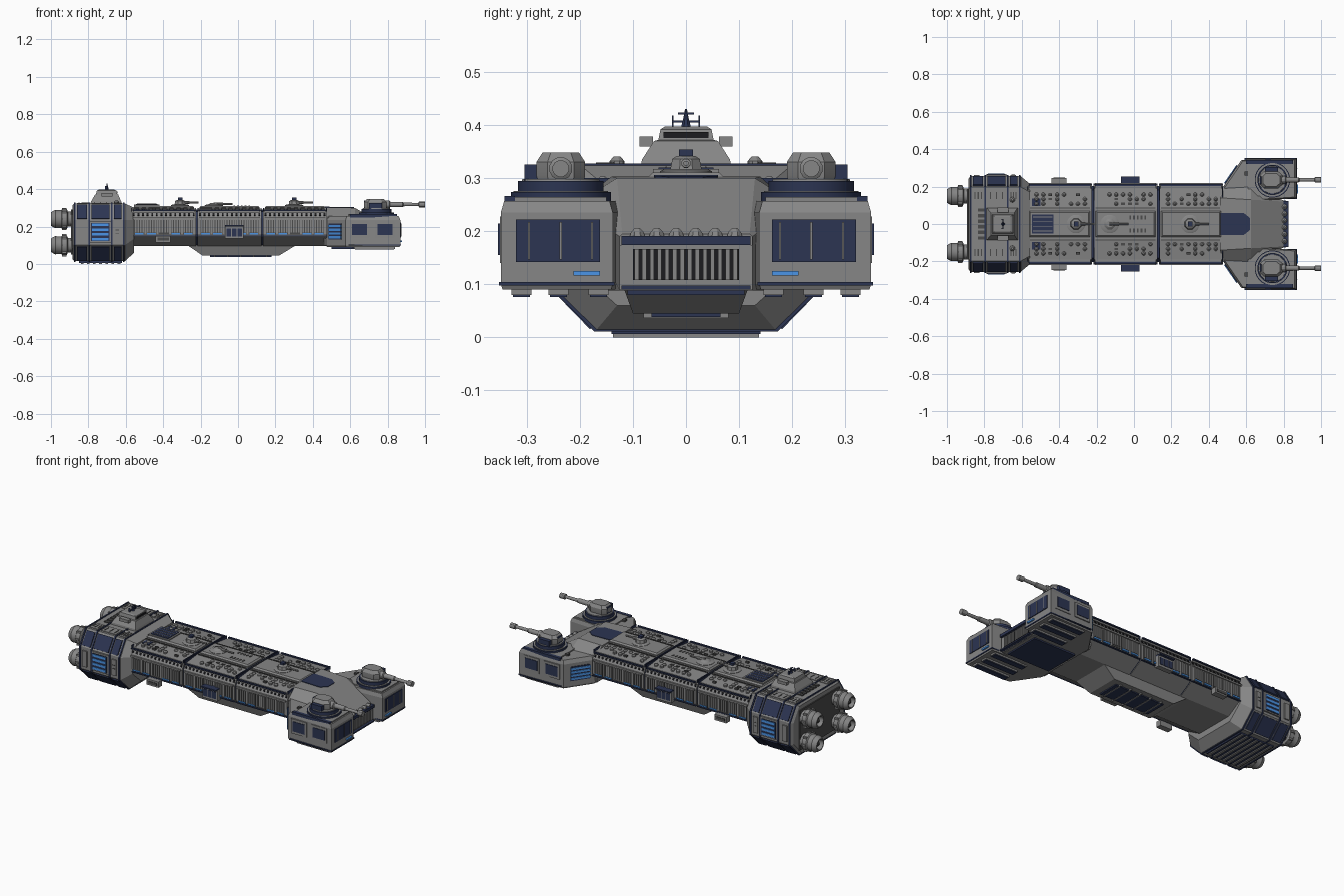
import bpy, bmesh, math, random
from mathutils import Vector

random.seed(4)
if "Cube" in bpy.data.objects:
    bpy.data.objects.remove(bpy.data.objects["Cube"])


def material(name, *rgb):
    m = bpy.data.materials.new(name)
    m.use_nodes = True
    m.diffuse_color = (*rgb, 1)
    m.node_tree.nodes["Principled BSDF"].inputs["Base Color"].default_value = (*rgb, 1)
    return m


GREY = material("hull grey", .24, .24, .24)
DARK = material("dark grey", .07, .07, .07)
NAVY = material("navy blue", .025, .035, .085)
BLUE = material("light blue", .07, .3, .8)
BLACK = material("vent black", .012, .012, .014)


class Part:
    """Collects simple solids into one named object."""

    def __init__(self, name, mirror=False, smooth=False):
        self.name, self.mirror, self.smooth = name, mirror, smooth
        self.bm, self.mats = bmesh.new(), []

    def paint(self, faces, mat):
        if mat not in self.mats:
            self.mats.append(mat)
        for f in faces:
            f.material_index = self.mats.index(mat)

    def loft(self, rings, mat):
        vs = [[self.bm.verts.new(p) for p in r] for r in rings]
        n = len(vs[0])
        faces = [self.bm.faces.new(vs[0][::-1]), self.bm.faces.new(vs[-1])]
        for a, b in zip(vs, vs[1:]):
            for i in range(n):
                j = (i + 1) % n
                faces.append(self.bm.faces.new((a[i], a[j], b[j], b[i])))
        self.paint(faces, mat)

    def box(self, x, y, z, mat):
        (x0, x1), (y0, y1), (z0, z1) = x, y, z
        self.loft([[(x0, y0, h), (x1, y0, h), (x1, y1, h), (x0, y1, h)] for h in (z0, z1)], mat)

    def plate(self, corners, mat, t=.004):
        c = [Vector(p) for p in corners]
        n = (c[1] - c[0]).cross(c[2] - c[0]).normalized() * t
        self.loft([[p - n for p in c], [p + n for p in c]], mat)

    def strip(self, x0, x1, p, q, mat):
        """Plate along x lying on the cross-section edge p-q."""
        self.plate([(x0, *p), (x1, *p), (x1, *q), (x0, *q)], mat)

    def lathe(self, at, profile, mat, axis="X", n=16):
        """Solid of revolution from (distance, radius) pairs."""
        rings = []
        for d, r in profile:
            ring = []
            for i in range(n):
                a = math.tau * (i + .5) / n
                u, v = r * math.cos(a), r * math.sin(a)
                ring.append(Vector(at) + Vector((d, u, v) if axis == "X" else (u, v, d)))
            rings.append(ring)
        self.loft(rings, mat)

    def done(self):
        bmesh.ops.recalc_face_normals(self.bm, faces=self.bm.faces)
        me = bpy.data.meshes.new(self.name)
        self.bm.to_mesh(me)
        for m in self.mats:
            me.materials.append(m)
        ob = bpy.data.objects.new(self.name, me)
        bpy.context.collection.objects.link(ob)
        if self.mirror:
            mod = ob.modifiers.new("Mirror", "MIRROR")
            mod.use_axis = (False, True, False)
            mod.use_mirror_merge = False
        if self.smooth:
            bpy.ops.object.select_all(action="DESELECT")
            ob.select_set(True)
            bpy.context.view_layer.objects.active = ob
            bpy.ops.object.shade_smooth_by_angle()


def section(x, half, s=1, mid=.17):
    pts = [(y * s, mid + (z - mid) * s) for y, z in half]
    return [(x, y, z) for y, z in pts] + [(x, -y, z) for y, z in pts[::-1]]


def steps(a, b, n):
    return [a + (b - a) * (i + .5) / n for i in range(n)]


# Main hull: three segments around a navy core
HULL = [(.12, .095), (.205, .145), (.212, .16), (.212, .245), (.19, .285), (.08, .297)]
SPANS = [(-.57, -.224), (-.216, .126), (.134, .475)]
p = Part("hull_segments")
for a, b in SPANS:
    p.loft([section(a, HULL), section(b, HULL)], GREY)
p.loft([section(-.57, HULL, .96), section(.47, HULL, .96)], NAVY)
p.done()

# Side walls: ribs, light strips, portholes, rails
p = Part("hull_side_details", mirror=True)
for a, b in SPANS:
    p.box((a + .008, b - .008), (.203, .214), (.283, .29), NAVY)
    p.box((a + .008, b - .008), (.185, .205), (.274, .283), GREY)
    p.box((a + .008, b - .008), (.205, .22), (.238, .248), GREY)
    p.box((a, b), (.205, .216), (.146, .151), NAVY)
    for i, x in enumerate(steps(a + .01, b - .01, 5)):
        p.box((x - .027, x + .027), (.2, .2145), (.158, .234), DARK)
        if i != 2:
            p.box((x - .023, x + .023), (.2, .218), (.157, .165), BLUE)
        for r in steps(x - .027, x + .027, 4):
            p.box((r - .004, r + .004), (.2, .219), (.168, .234), GREY)
    for x in steps(a, b, 14):
        p.plate([(x + u, .201 + v, .2645 - v * 1.8) for u, v in
                 ((-.005, -.004), (.005, -.004), (.005, .004), (-.005, .004))], BLACK)
p.box((-.44, -.36), (.21, .245), (.115, .15), GREY)
p.box((-.43, -.37), (.215, .248), (.124, .14), DARK)
p.box((-.07, .03), (.21, .24), (.135, .2), GREY)
p.box((-.07, .03), (.21, .255), (.2, .208), NAVY)
for x in steps(-.065, .025, 3):
    p.box((x - .012, x + .012), (.22, .243), (.148, .19), NAVY)
p.done()

# Upper deck: raised centre plates
p = Part("deck_plates")
for a, b in SPANS:
    p.loft([[(x, y, z) for x, y in ((a + i, -.08 + i), (b - i, -.08 + i), (b - i, .08 - i), (a + i, .08 - i))]
            for z, i in ((.29, .01), (.303, .01), (.311, .018))], GREY)
    p.box((a, a + .004), (-.2, .2), (.28, .3), NAVY)
    p.box((b - .004, b), (-.2, .2), (.28, .3), NAVY)
p.box((-.555, -.42), (-.062, .062), (.3, .317), GREY)
p.box((-.545, -.43), (-.052, .052), (.3, .32), NAVY)
for y in steps(-.05, .05, 4):
    p.box((-.54, -.435), (y - .0015, y + .0015), (.3, .322), GREY)
for x in steps(-.03, .07, 5):
    for s in (-1, 1):
        p.box((x - .005, x + .005), (s * .035 - .01, s * .035 + .01), (.3, .313), DARK)
p.done()

# Scattered domes and boxes on the deck sides
p = Part("deck_fittings", mirror=True)
for a, b in SPANS:
    p.box((a + .01, b - .01), (.083, .088), (.288, .301), DARK)
    for x in steps(a + .03, b - .02, 8):
        for y in (.108, .133, .157):
            if random.random() < .5:
                p.lathe((x, y, .285), [(0, .011), (.012, .011), (.018, .005)], GREY, "Z", 8)
            elif random.random() < .3:
                p.box((x - .01, x + .01), (y - .006, y + .006), (.28, .298), DARK)
p.box((-.545, -.5), (.095, .135), (.28, .297), NAVY)
p.done()

# Deck guns
p = Part("deck_turrets", smooth=True)
for x, h in ((-.31, .02), (-.13, .004), (.3, .02)):
    p.lathe((x, 0, .303), [(0, .05), (.01, .05), (.014, .042)], GREY, "Z")
    p.lathe((x, 0, .316), [(0, .032), (h, .028), (h + .006, .018)], GREY, "Z", 8)
    p.lathe((x, 0, .318 + h / 2), [(0, .01), (.05, .009), (.051, .005), (.1, .005)], GREY, n=8)
    if h > .01:
        p.box((x - .012, x + .012), (-.013, .013), (.338, .354), NAVY)
p.done()

# Keel under the hull
p = Part("keel")
p.loft([[(x, y, z) for x, y in ((a, -w), (b, -w), (b, w), (a, w))]
        for a, b, w, z in ((-.27, .31, .12, .1), (-.19, .22, .1, .045))], GREY)
p.box((-.15, .18), (-.065, .065), (.038, .046), NAVY)
for x in steps(-.16, .19, 5):
    p.box((x - .004, x + .004), (-.08, .08), (.036, .046), GREY)
p.done()

# Engine block with a sloped front collar
BLOCK = [(.17, .013), (.258, .1), (.258, .235), (.2, .325)]
COLLAR = [(.13, .06), (.213, .135), (.213, .235), (.17, .3)]
p = Part("engine_block")
p.loft([section(-.885, BLOCK, .93)] + [section(x, BLOCK, .99) for x in (-.875, -.605)]
       + [section(-.555, COLLAR)], GREY)
for x in (-.872, -.795, -.675, -.611):
    p.loft([section(x - .004, BLOCK, 1.015), section(x + .004, BLOCK, 1.015)], NAVY)
p.box((-.85, -.62), (-.14, .14), (.006, .02), NAVY)
for x in steps(-.85, -.62, 7):
    p.box((x - .007, x + .007), (-.138, .138), (0, .008), GREY)
p.box((-.892, -.88), (-.19, .19), (.05, .29), DARK)
p.done()

# Armour panels on the engine block sides
p = Part("engine_block_panels", mirror=True)
for a, b in ((-.86, -.806), (-.784, -.686), (-.664, -.624)):
    p.strip(a, b, (.178, .018), (.25, .092), NAVY)
    p.strip(a, b, (.254, .242), (.207, .315), NAVY)
    p.box((a, b), (.12, .185), (.315, .327), GREY)
    for x in steps(a, b, 3):
        p.box((x - .003, x + .003), (.135, .17), (.32, .329), DARK)
p.box((-.79, -.68), (.25, .264), (.115, .23), GREY)
p.box((-.785, -.688), (.25, .267), (.122, .22), NAVY)
for z in steps(.12, .222, 4):
    p.box((-.78, -.693), (.25, .27), (z - .007, z + .007), BLUE)
for x in (-.84, -.645):
    p.plate([(x - .015, .259, .12), (x + .015, .259, .12), (x + .015, .259, .215), (x - .015, .259, .215)], GREY)
for z in (.16, .18):
    p.box((-.655, -.637), (.25, .2645), (z, z + .004), DARK)
p.lathe((-.65, .13, .32), [(0, .015), (.012, .014), (.021, .006)], GREY, "Z", 10)
p.done()

# Engine nozzles, open at the back
p = Part("engine_nozzles", mirror=True, smooth=True)
for z in (.1, .24):
    p.lathe((-.88, .15, z), [(0, .04), (-.03, .04), (-.035, .054), (-.06, .054), (-.065, .048), (-.09, .048),
                             (-.095, .05), (-.108, .044), (-.12, .036), (-.12, .03), (-.08, .024)], GREY, n=20)
    p.lathe((-.88, .15, z), [(-.07, .02), (-.1, .018), (-.112, .006)], DARK, n=12)
    p.lathe((-.88, .15, z), [(-.07, .029), (-.085, .029)], BLACK, n=12)
    for i in range(8):
        a = math.tau * i / 8
        y, h = .15 + .054 * math.cos(a), z + .054 * math.sin(a)
        p.box((-.94, -.916), (y - .005, y + .005), (h - .005, h + .005), GREY)
p.done()

# Command bridge and antennas
p = Part("command_bridge")
p.loft([[(x, y, z) for x, y in ((a, -w), (b, -w), (b, w), (a, w))] for a, b, w, z in
        ((-.79, -.62, .085, .32), (-.785, -.625, .083, .335), (-.765, -.64, .06, .37),
         (-.76, -.645, .052, .372), (-.755, -.65, .048, .392), (-.745, -.66, .04, .397))], GREY)
p.box((-.66, -.644), (-.042, .042), (.376, .387), BLACK)
for s in (-1, 1):
    p.box((-.73, -.67), (s * .075 - .013, s * .075 + .013), (.36, .378), GREY)
    p.box((-.71, -.7), (s * .025 - .0015, s * .025 + .0015), (.39, .418), NAVY)
p.lathe((-.7, 0, .39), [(0, .012), (.02, .006), (.04, .002)], NAVY, "Z", 8)
p.box((-.703, -.697), (-.026, .026), (.405, .409), NAVY)
p.box((-.703, -.697), (-.015, .015), (.42, .424), NAVY)
for y in steps(-.09, .09, 6):
    p.box((-.835, -.8), (y - .009, y + .009), (.32, .329), DARK)
p.done()

# Bow: sloped centre deck, ledge and grille
p = Part("bow_centre")
p.loft([section(x, half) for x, half in (
    (.46, [(.19, .1), (.2, .25), (.14, .303)]), (.625, [(.15, .088), (.21, .25), (.13, .3)]),
    (.8, [(.125, .088), (.125, .19), (.12, .195)]))], GREY)
HEX = [(.44, -.035), (.465, -.06), (.585, -.06), (.62, -.032)]
p.plate([(x, y, .3125 - x / 50) for x, y in HEX + [(x, -y) for x, y in HEX[::-1]]], NAVY, .003)
p.box((.78, .825), (-.122, .122), (.174, .191), NAVY)
p.box((.78, .812), (-.125, .125), (.09, .174), GREY)
p.box((.8, .815), (-.1, .1), (.108, .166), BLACK)
p.box((.8, .826), (-.122, .122), (.09, .098), NAVY)
for y in steps(-.1, .1, 14):
    p.box((.8, .82), (y - .004, y + .004), (.108, .166), GREY)
for y in steps(-.11, .11, 6):
    p.lathe((.803, y, .188), [(0, .016), (.01, .013), (.018, .005)], GREY, "Z", 8)
p.box((.5, .78), (-.11, .11), (.08, .09), NAVY)
p.done()

# Forward pods with windows, light strips and skids
PLAN = [(.47, .02), (.47, .19), (.575, .343), (.868, .349), (.868, .138), (.62, .122), (.58, .02)]
p = Part("forward_pods", mirror=True)
p.loft([[(.7 + (x - .7) * s, .24 + (y - .24) * s, z) for x, y in PLAN]
        for s, z in ((.97, .09), (1, .1), (1, .235), (.94, .257))], GREY)
p.box((.59, .871), (.135, .352), (.098, .104), NAVY)
p.box((.6, .85), (.322, .342), (.248, .266), NAVY)
p.box((.61, .85), (.15, .322), (.25, .264), GREY)
p.box((.86, .872), (.162, .32), (.142, .222), NAVY)
for y in (.177, .236, .296):
    p.box((.86, .875), (y - .002, y + .002), (.147, .217), GREY)
p.box((.86, .877), (.162, .212), (.116, .125), BLUE)
for x in (.65, .785):
    p.box((x - .052, x + .052), (.33, .351), (.14, .228), GREY)
    p.box((x - .04, x + .04), (.33, .354), (.155, .214), NAVY)
for t, z0, z1, mat in [(.004, .13, .215, NAVY)] + [(.007, z - .006, z + .006, BLUE) for z in steps(.133, .212, 4)]:
    p.plate([(.487, .215, z0), (.553, .311, z0), (.553, .311, z1), (.487, .215, z1)], mat, t)
for y in (.165, .24, .31):
    p.box((.62, .84), (y - .019, y + .019), (.08, .092), GREY)
    p.box((.625, .835), (y - .016, y + .016), (.076, .081), NAVY)
p.box((.59, .61), (.26, .28), (.25, .268), DARK)
p.done()

# Main gun turrets on the pods
p = Part("main_turrets", mirror=True, smooth=True)
AT = (.74, .236, 0)
p.lathe(AT, [(.255, .095), (.274, .095)], NAVY, "Z", 24)
p.lathe(AT, [(.27, .09), (.276, .09)], GREY, "Z", 24)
p.lathe(AT, [(.27, .081), (.295, .081)], NAVY, "Z", 24)
p.lathe(AT, [(.29, .075), (.298, .073)], GREY, "Z", 24)
p.loft([[(.735 + x * s, .236 + y * s, z) for x, y in
         ((-.06, -.025), (-.04, -.046), (.035, -.046), (.06, -.025), (.06, .025), (.035, .046), (-.04, .046), (-.06, .025))]
        for s, z in ((.95, .295), (1, .305), (1, .33), (.75, .348))], GREY)
p.box((.675, .69), (.215, .255), (.3, .338), NAVY)
p.box((.7, .77), (.278, .304), (.285, .326), NAVY)
p.lathe((.78, .236, .318), [(0, .022), (.03, .022), (.034, .015), (.1, .014), (.104, .01),
                            (.185, .009), (.188, .016), (.22, .016)], GREY, n=12)
p.done()
